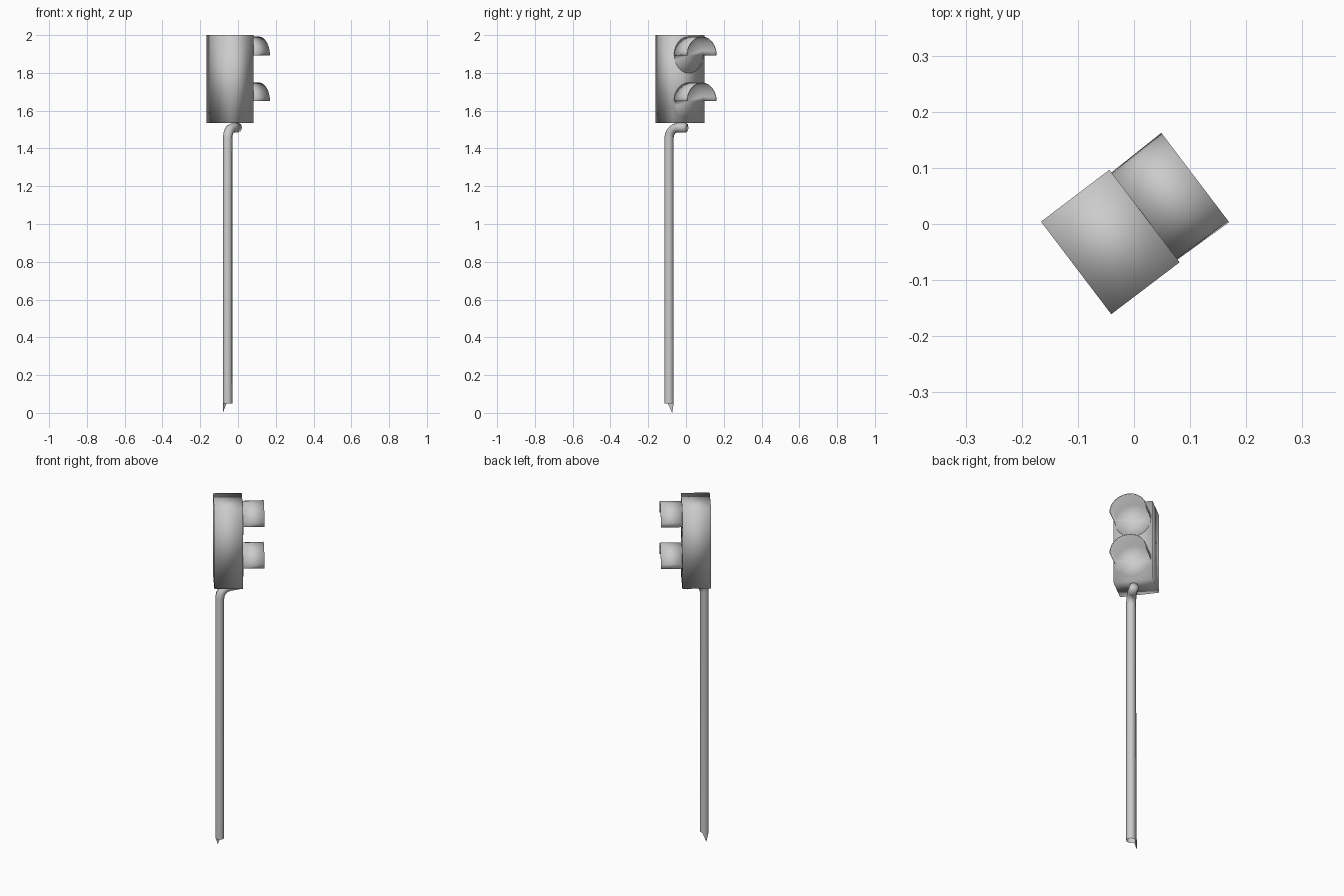
import bpy, bmesh, math
from mathutils import Vector, Matrix

if "Cube" in bpy.data.objects:
    bpy.data.objects.remove(bpy.data.objects["Cube"])

HEAD = Matrix.Rotation(math.radians(37.2), 4, 'Z')  # signal head faces local +x

grey = bpy.data.materials.new("dull_grey")
grey.diffuse_color = (0.58, 0.58, 0.58, 1)
grey.use_nodes = True
grey.node_tree.nodes["Principled BSDF"].inputs["Base Color"].default_value = grey.diffuse_color


def make(name, bm, matrix=Matrix()):
    me = bpy.data.meshes.new(name)
    bm.to_mesh(me)
    bm.free()
    me.transform(matrix)
    me.materials.append(grey)
    me.shade_smooth()  # soft shading across every edge
    ob = bpy.data.objects.new(name, me)
    bpy.context.collection.objects.link(ob)
    return ob


def bridge(bm, a, b, closed=True):
    n = len(a)
    for i in range(n if closed else n - 1):
        j = (i + 1) % n
        bm.faces.new((a[i], a[j], b[j], b[i]))


# Signal housing
bm = bmesh.new()
bmesh.ops.create_cube(bm, size=1)
bmesh.ops.scale(bm, vec=(0.153, 0.207, 0.465), verts=bm.verts)
bmesh.ops.translate(bm, vec=(-0.053, 0, 1.7675), verts=bm.verts)
bmesh.ops.triangulate(bm, faces=bm.faces)
make("signal_housing", bm, HEAD)

# Lamps: lens disc and half-round visor in one welded shell
R, SEG = 0.095, 24
for label, z in (("upper", 1.893), ("lower", 1.650)):
    bm = bmesh.new()

    def arc(x, count):
        return [bm.verts.new((x, R * math.cos(t * math.tau / SEG),
                              z + R * math.sin(t * math.tau / SEG))) for t in range(count)]
    base = arc(0.025, SEG)
    centre = bm.verts.new((0.027, 0, z))
    for i in range(SEG):
        bm.faces.new((centre, base[i], base[(i + 1) % SEG]))
    half = SEG // 2 + 1
    bridge(bm, arc(0.137, half), base[:half], closed=False)
    bmesh.ops.recalc_face_normals(bm, faces=bm.faces)
    bm.normal_update()
    if centre.normal.x < 0:
        bmesh.ops.reverse_faces(bm, faces=bm.faces)
    lamp = make(label + "_lamp", bm, HEAD)
    shell = lamp.modifiers.new("Shell", 'SOLIDIFY')
    shell.thickness = 0.005
    shell.offset = -1

# Bent pole: vertical tube, elbow, short arm under the housing
foot = Vector((-0.055, -0.09, 0))
out = (-foot).normalized()
side = out.cross(Vector((0, 0, 1)))
r, bend, top = 0.0255, 0.055, 1.510
path = [(0, 0.05, 0)]
for i in range(5):
    a = math.radians(22.5 * i)
    path.append((bend * (1 - math.cos(a)), top - bend + bend * math.sin(a), a))
path.append((foot.length, top, math.pi / 2))
N = 8
rings = []
for d, z, a in path:
    across = out * math.cos(a) - Vector((0, 0, 1)) * math.sin(a)
    c = foot + out * d + Vector((0, 0, z))
    rings.append([c + r * (across * math.cos(k * math.tau / N) + side * math.sin(k * math.tau / N))
                  for k in range(N)])
# Broken-off pointed foot
tip = Vector((-1, 1, 0)).normalized()
low = max(rings[0], key=lambda p: (p - foot).dot(tip))
low.z = 0
low += (tip * 0.005)
bm = bmesh.new()
rows = [[bm.verts.new(p) for p in ring] for ring in rings]
for a, b in zip(rows, rows[1:]):
    bridge(bm, a, b)
bm.faces.new(rows[-1])
bmesh.ops.recalc_face_normals(bm, faces=bm.faces)
make("bent_pole", bm)
